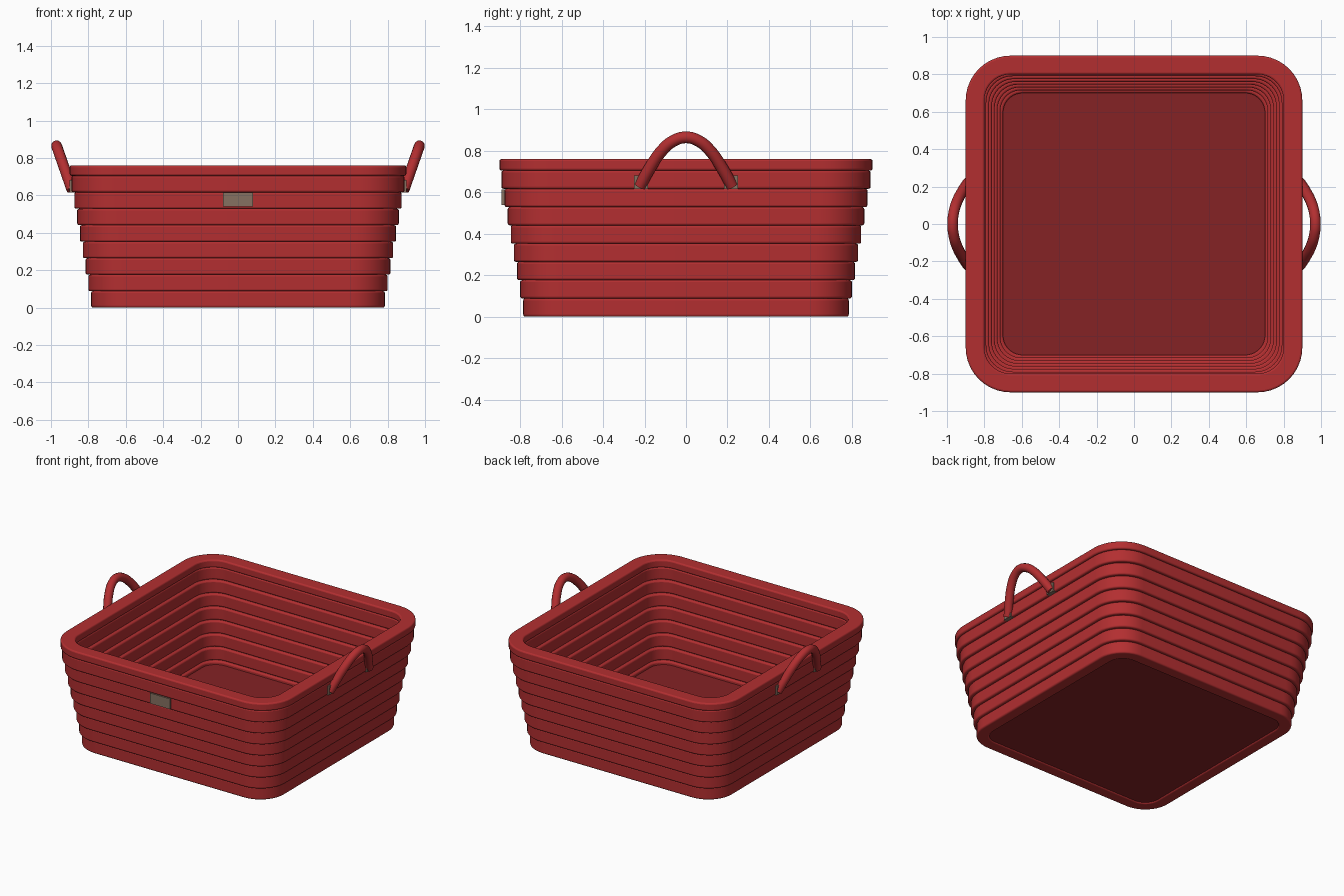
import bpy
import bmesh
import math
from mathutils import Vector

if "Cube" in bpy.data.objects:
    bpy.data.objects.remove(bpy.data.objects["Cube"], do_unlink=True)


def material(name, colour):
    mat = bpy.data.materials.new(name)
    mat.use_nodes = True
    mat.diffuse_color = (*colour, 1)
    mat.node_tree.nodes["Principled BSDF"].inputs["Base Color"].default_value = (*colour, 1)
    return mat


red = material("woven red", (0.45, 0.028, 0.03))
dark_red = material("floor dark red", (0.235, 0.016, 0.018))
leather = material("grey brown leather", (0.24, 0.165, 0.12))


def rounded_square(half, radius, steps=10):
    """Outline of a square with rounded corners, anticlockwise."""
    points = []
    for corner in range(4):
        start = corner * math.pi / 2
        sx = 1 if corner in (0, 3) else -1
        sy = 1 if corner < 2 else -1
        for i in range(steps + 1):
            a = start + i / steps * math.pi / 2
            points.append((sx * (half - radius) + radius * math.cos(a),
                           sy * (half - radius) + radius * math.sin(a)))
    return points


def finish(bm, name, mat, bevel=0.0):
    bmesh.ops.recalc_face_normals(bm, faces=bm.faces)
    mesh = bpy.data.meshes.new(name)
    bm.to_mesh(mesh)
    bm.free()
    obj = bpy.data.objects.new(name, mesh)
    bpy.context.collection.objects.link(obj)
    mesh.materials.append(mat)
    if bevel:
        mod = obj.modifiers.new("soft edges", "BEVEL")
        mod.width = bevel
        mod.segments = 3
        mod.limit_method = "ANGLE"
    smooth(obj)
    return obj


def smooth(obj):
    bpy.ops.object.select_all(action="DESELECT")
    obj.select_set(True)
    bpy.context.view_layer.objects.active = obj
    bpy.ops.object.shade_smooth_by_angle(angle=math.radians(35))


def band(name, half, radius, thick, z0, z1):
    """One hollow coil of the basket wall."""
    bm = bmesh.new()
    outer = rounded_square(half, radius)
    inner = rounded_square(half - thick, radius - thick)
    loops = [[bm.verts.new((x, y, z)) for x, y in outline]
             for outline, z in ((outer, z0), (outer, z1), (inner, z1), (inner, z0))]
    n = len(outer)
    for k in range(4):
        a, b = loops[k], loops[(k + 1) % 4]
        for i in range(n):
            j = (i + 1) % n
            bm.faces.new((a[i], a[j], b[j], b[i]))
    return finish(bm, name, red, 0.01)


def box(name, centre, size, mat, bevel=0.0):
    bm = bmesh.new()
    bmesh.ops.create_cube(bm, size=1)
    bmesh.ops.scale(bm, vec=Vector(size), verts=bm.verts)
    bmesh.ops.translate(bm, vec=Vector(centre), verts=bm.verts)
    return finish(bm, name, mat, bevel)


# Stacked wall bands, each a little wider than the one below
step = 0.0881
for i in range(8):
    band(f"wall_band_{i + 1}", 0.785 + 0.015 * i, 0.19 + 0.006 * i, 0.085,
         step * i, step * (i + 1))
band("rim", 0.9, 0.24, 0.1, step * 8, 0.76)

# Floor slab
bm = bmesh.new()
base = bm.faces.new([bm.verts.new((x, y, 0.008)) for x, y in rounded_square(0.705, 0.11)])
top = bmesh.ops.extrude_face_region(bm, geom=[base])
bmesh.ops.translate(bm, vec=(0, 0, 0.057),
                    verts=[v for v in top["geom"] if isinstance(v, bmesh.types.BMVert)])
finish(bm, "floor", dark_red)

# Front label
box("front_label", (0, -0.878, 0.577), (0.16, 0.024, 0.075), leather)

# Leaning rope handles with leather anchors
half_arch = [(0.222, 0.63), (0.175, 0.715), (0.115, 0.802), (0.06, 0.848)]
arch = half_arch + [(0, 0.865)] + [(-y, z) for y, z in reversed(half_arch)]
for side, label in ((1, "left"), (-1, "right")):
    curve = bpy.data.curves.new(f"{label}_handle", "CURVE")
    curve.dimensions = "3D"
    curve.bevel_depth = 0.029
    curve.bevel_resolution = 4
    curve.use_fill_caps = True
    curve.resolution_u = 6
    spline = curve.splines.new("BEZIER")
    spline.bezier_points.add(len(arch) - 1)
    for point, (y, z) in zip(spline.bezier_points, arch):
        point.co = (side * (0.97 - 0.35 * (0.865 - z)), y, z)
        point.handle_left_type = point.handle_right_type = "AUTO"
    curve.materials.append(red)
    handle = bpy.data.objects.new(f"{label}_handle", curve)
    bpy.context.collection.objects.link(handle)
    bpy.ops.object.select_all(action="DESELECT")
    handle.select_set(True)
    bpy.context.view_layer.objects.active = handle
    bpy.ops.object.convert(target="MESH")
    smooth(bpy.context.view_layer.objects.active)
    for end, place in ((-1, "front"), (1, "back")):
        box(f"{label}_{place}_anchor", (side * 0.885, end * 0.217, 0.648),
            (0.03, 0.066, 0.066), leather)
